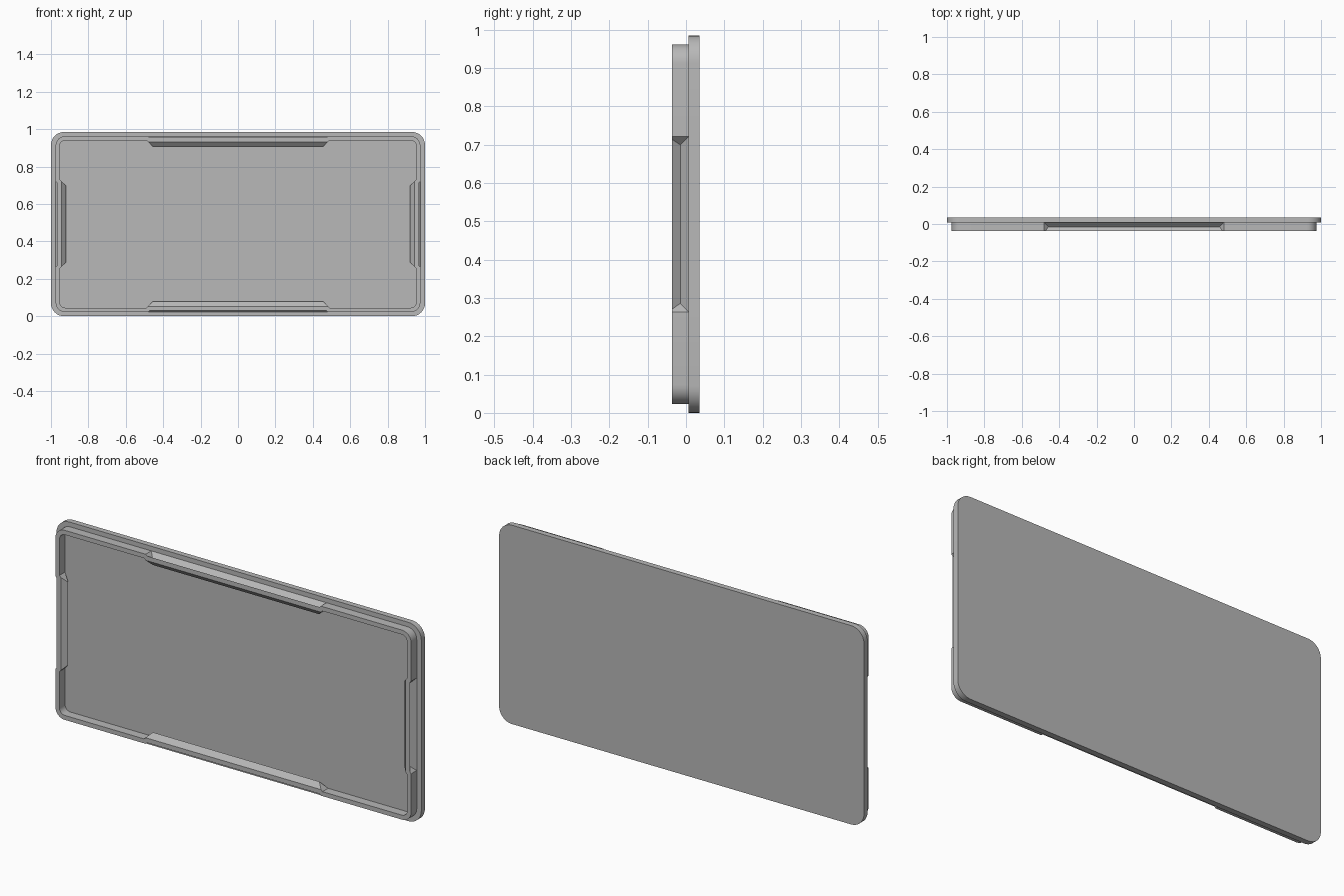
import bpy, bmesh, math
from mathutils import Vector

cube = bpy.data.objects.get("Cube")
if cube:
    bpy.data.objects.remove(cube, do_unlink=True)

MID_Z = 0.4925                    # centre height of the panel
BACK, BASE, RIDGE, LIP = 0.035, 0.007, -0.015, -0.037
CORNER_STEPS = 8


def ring(bm, y, half_w, half_h, radius, clip_w=0.48, clip_h=0.229, depth=0.0):
    """Rounded rectangle; each side is pressed inward by depth along its clip."""
    verts = []
    for side in range(4):
        angle = side * math.pi / 2
        along = Vector((math.cos(angle), math.sin(angle)))
        inward = Vector((-along.y, along.x))
        if side % 2 == 0:
            length, reach, clip = half_w, half_h, clip_w
        else:
            length, reach, clip = half_h, half_w, clip_h
        # straight side with chamfered clip recess
        pts = [(-clip, 0), (depth - clip, depth), (clip - depth, depth), (clip, 0)]
        # corner arc at the end of the side
        for i in range(CORNER_STEPS + 1):
            a = math.pi / 2 * i / CORNER_STEPS
            pts.append((length - radius + radius * math.sin(a),
                        radius - radius * math.cos(a)))
        for u, v in pts:
            p = along * u + inward * (v - reach)
            verts.append(bm.verts.new((p.x, y, p.y + MID_Z)))
    return verts


def rim_outer(bm, y, depth):
    return ring(bm, y, 0.975, 0.4695, 0.05, depth=depth)


def rim_inner(bm, y, depth):
    return ring(bm, y, 0.953, 0.4475, 0.03, 0.489, 0.238, depth)


bm = bmesh.new()
rings = [
    # back plate
    ring(bm, BACK, 1.0, 0.4925, 0.07),
    ring(bm, BASE, 1.0, 0.4925, 0.07),
    # outside of the rim with its grooves
    rim_outer(bm, BASE, 0.0),
    rim_outer(bm, RIDGE, 0.022),
    rim_outer(bm, LIP, 0.007),
    # inside of the rim with its ridges
    rim_inner(bm, LIP, 0.008),
    rim_inner(bm, RIDGE, 0.033),
    rim_inner(bm, BASE, 0.0),
]
for a, b in zip(rings, rings[1:]):
    n = len(a)
    for i in range(n):
        j = (i + 1) % n
        bm.faces.new((a[i], a[j], b[j], b[i]))

# back face and inner floor
bm.faces.new(rings[0])
bm.faces.new(rings[-1])
bmesh.ops.remove_doubles(bm, verts=bm.verts[:], dist=0.00001)
bmesh.ops.recalc_face_normals(bm, faces=bm.faces[:])

mesh = bpy.data.meshes.new("snap_on_cover")
bm.to_mesh(mesh)
bm.free()
cover = bpy.data.objects.new("snap_on_cover", mesh)
bpy.context.collection.objects.link(cover)

# plain grey plastic
grey = bpy.data.materials.new("grey")
grey.use_nodes = True
colour = (0.48, 0.48, 0.48, 1)
grey.diffuse_color = colour
grey.node_tree.nodes["Principled BSDF"].inputs["Base Color"].default_value = colour
mesh.materials.append(grey)

# smooth corners, crisp edges
bpy.ops.object.select_all(action='DESELECT')
cover.select_set(True)
bpy.context.view_layer.objects.active = cover
bpy.ops.object.shade_smooth_by_angle(angle=math.radians(20))
